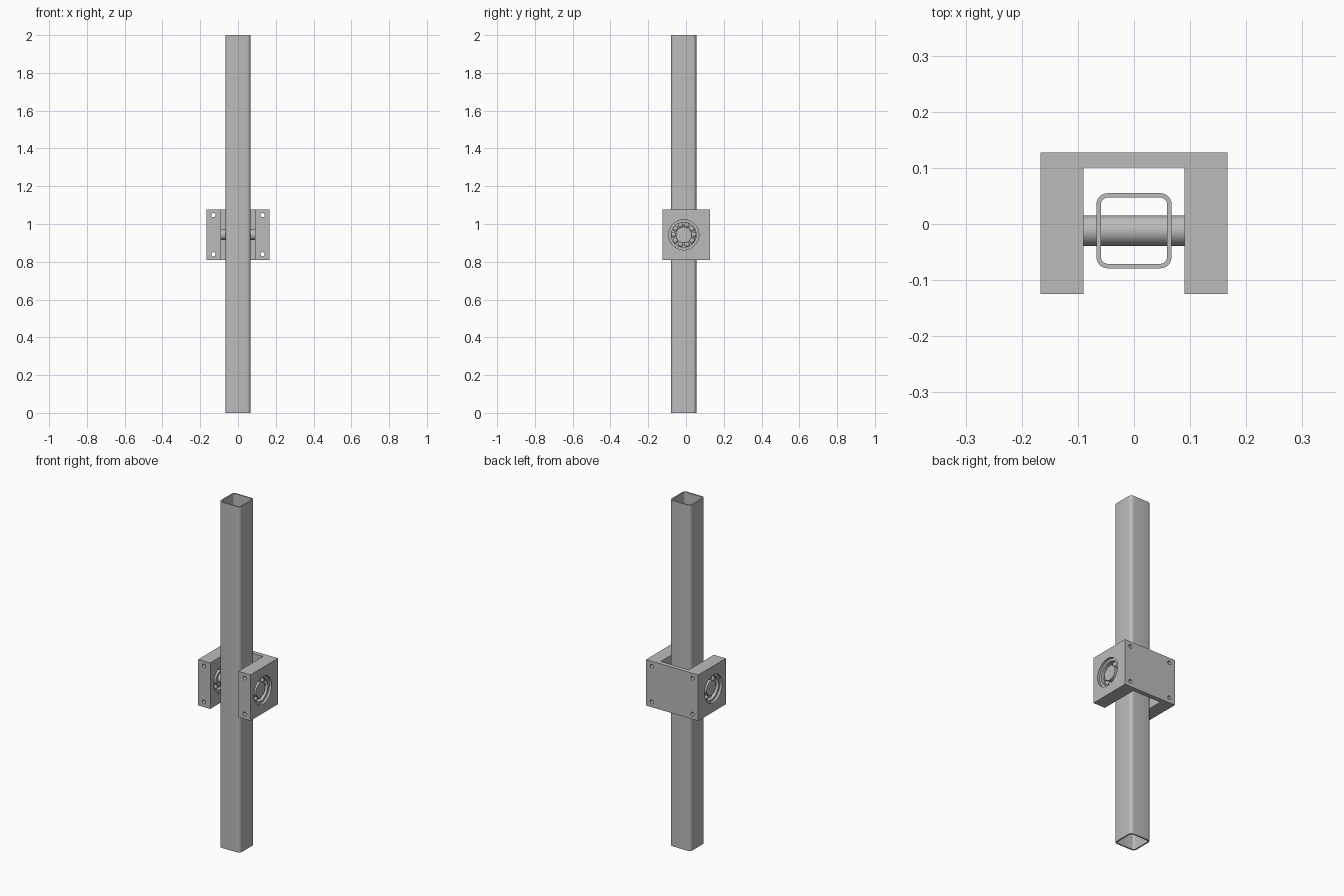
import bpy, bmesh, math
from mathutils import Matrix, Vector

cube = bpy.data.objects.get("Cube")
if cube:
    bpy.data.objects.remove(cube, do_unlink=True)

steel = bpy.data.materials.new("grey steel")
steel.use_nodes = True
GREY = (0.5, 0.5, 0.5, 1)
steel.diffuse_color = GREY
steel.node_tree.nodes["Principled BSDF"].inputs["Base Color"].default_value = GREY

AXIS_Y, AXIS_Z = -0.012, 0.943      # shaft axis, running along x
BORE_R = 0.08
ARM_IN, ARM_OUT = 0.09, 0.167
BEARING_X, BEARING_HALF = 0.128, 0.025


def finish(bm, name, smooth=True):
    bmesh.ops.recalc_face_normals(bm, faces=bm.faces[:])
    mesh = bpy.data.meshes.new(name)
    bm.to_mesh(mesh)
    bm.free()
    obj = bpy.data.objects.new(name, mesh)
    bpy.context.collection.objects.link(obj)
    mesh.materials.append(steel)
    if smooth:
        shade(obj)
    return obj


def shade(obj):
    bpy.ops.object.select_all(action='DESELECT')
    obj.select_set(True)
    bpy.context.view_layer.objects.active = obj
    bpy.ops.object.shade_smooth_by_angle(angle=math.radians(30))


def cylinder(name, radius, length, centre, axis, segments=48):
    bm = bmesh.new()
    turn = Vector((0, 0, 1)).rotation_difference(Vector(axis)).to_matrix().to_4x4()
    bmesh.ops.create_cone(bm, cap_ends=True, segments=segments, radius1=radius,
                          radius2=radius, depth=length,
                          matrix=Matrix.Translation(centre) @ turn)
    return finish(bm, name)


def rounded_square(half, radius, steps=6):
    pts = []
    for q in range(4):
        a0 = q * math.pi / 2
        cx = (half - radius) * (1 if q in (0, 3) else -1)
        cy = (half - radius) * (1 if q < 2 else -1)
        for i in range(steps + 1):
            a = a0 + i / steps * math.pi / 2
            pts.append((cx + radius * math.cos(a), cy + radius * math.sin(a)))
    return pts


def skin(bm, loops):
    """Join a closed series of closed vertex loops with quads."""
    rings = [[bm.verts.new(p) for p in loop] for loop in loops]
    n = len(rings[0])
    for k, a in enumerate(rings):
        b = rings[(k + 1) % len(rings)]
        for i in range(n):
            j = (i + 1) % n
            bm.faces.new((a[i], a[j], b[j], b[i]))


def race(name, profile, x):
    """Revolve a closed (offset, radius) profile about the shaft axis."""
    bm = bmesh.new()
    n = 48
    skin(bm, [[(x + dx, AXIS_Y + r * math.cos(t), AXIS_Z + r * math.sin(t))
               for t in (i * math.tau / n for i in range(n))] for dx, r in profile])
    return finish(bm, name)


# Hollow square post with rounded corners
bm = bmesh.new()
outer, inner = rounded_square(0.067, 0.02), rounded_square(0.059, 0.012)
skin(bm, [[(x, y + AXIS_Y, z) for x, y in loop]
          for loop, z in ((outer, 0), (outer, 2), (inner, 2), (inner, 0))])
finish(bm, "square_post")

# U-shaped bracket
bm = bmesh.new()
right_half = [(ARM_IN, 0.101), (ARM_IN, -0.125), (ARM_OUT, -0.125), (ARM_OUT, 0.127)]
outline = right_half + [(-x, y) for x, y in reversed(right_half)]
face = bm.faces.new([bm.verts.new((x, y, 0.81)) for x, y in outline])
top = bmesh.ops.extrude_face_region(bm, geom=[face])["geom"]
bmesh.ops.translate(bm, vec=(0, 0, 0.266),
                    verts=[v for v in top if isinstance(v, bmesh.types.BMVert)])
bracket = finish(bm, "bracket", smooth=False)

# Bearing bore and bolt holes
cutters = [cylinder("bore_cutter", BORE_R, 0.5, (0, AXIS_Y, AXIS_Z), (1, 0, 0), 64)]
for x in (-0.13, 0.13):
    for z in (0.84, 1.047):
        cutters.append(cylinder("bolt_cutter", 0.011, 0.5, (x, 0, z), (0, 1, 0), 24))
bpy.context.view_layer.objects.active = bracket
for cutter in cutters:
    mod = bracket.modifiers.new("hole", 'BOOLEAN')
    mod.operation, mod.solver, mod.object = 'DIFFERENCE', 'EXACT', cutter
    bpy.ops.object.modifier_apply(modifier=mod.name)
    bpy.data.objects.remove(cutter, do_unlink=True)
shade(bracket)

# Shaft through the post
cylinder("shaft", 0.027, 2 * (BEARING_X + BEARING_HALF), (0, AXIS_Y, AXIS_Z), (1, 0, 0))

# Ball bearings
PITCH, BALL = 0.054, 0.015
H = BEARING_HALF


def groove(sign):
    return [(BALL * 0.85 * math.sin(a), PITCH + sign * BALL * math.cos(a))
            for a in (math.radians(d) for d in range(-36, 37, 12))]


for side, x in (("left", BEARING_X), ("right", -BEARING_X)):
    race(side + "_outer_race",
         [(H, BORE_R), (-H, BORE_R), (-H, 0.066)] + groove(1) + [(H, 0.066)], x)
    race(side + "_inner_race",
         [(H, 0.027), (-H, 0.027), (-H, 0.042)] + groove(-1) + [(H, 0.042)], x)
    bm = bmesh.new()
    for i in range(10):
        t = i * math.tau / 10
        centre = (x, AXIS_Y + PITCH * math.cos(t), AXIS_Z + PITCH * math.sin(t))
        bmesh.ops.create_uvsphere(bm, u_segments=20, v_segments=12, radius=BALL * 0.98,
                                  matrix=Matrix.Translation(centre))
    finish(bm, side + "_bearing_balls")
